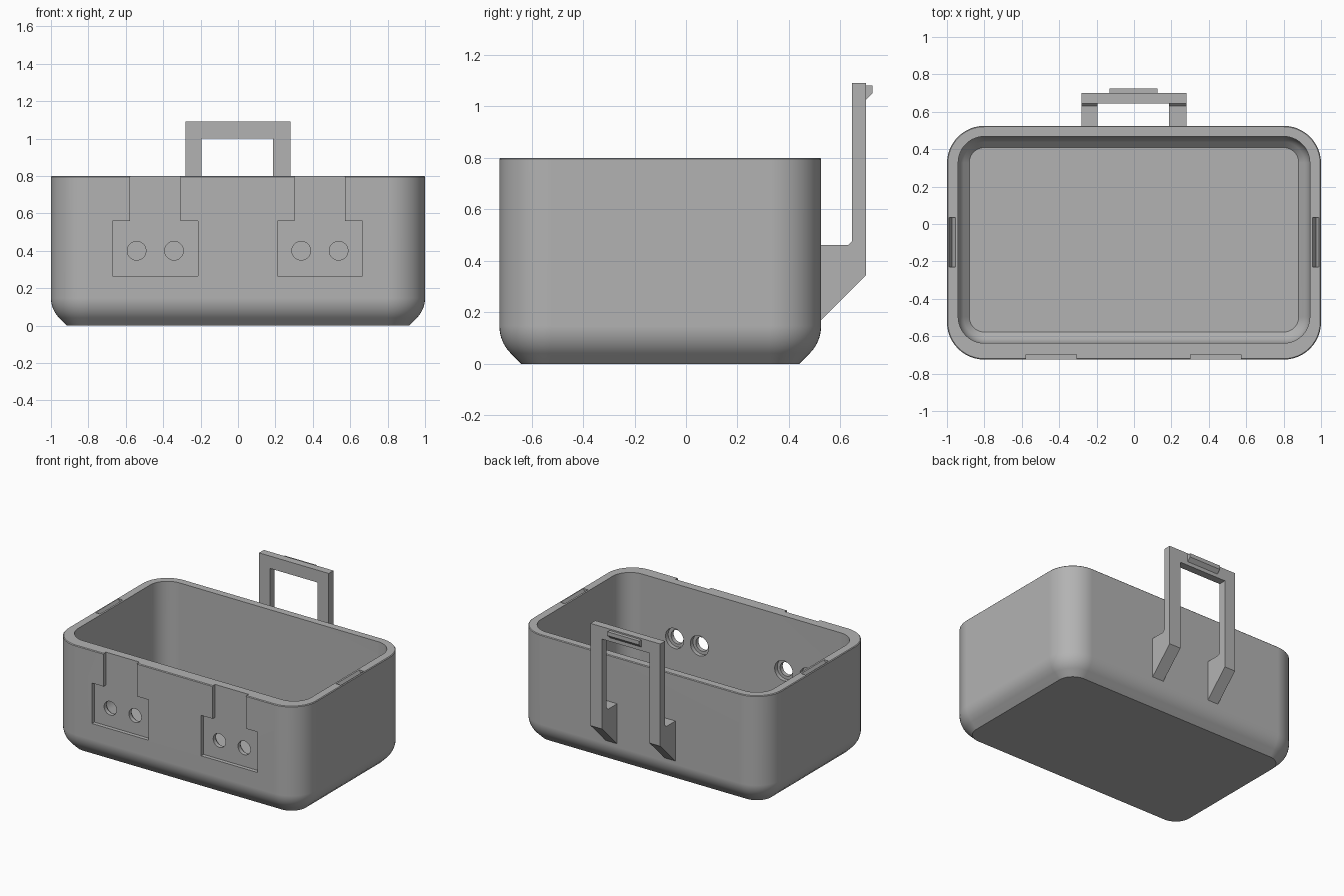
import bpy, bmesh, math
from mathutils import Vector

cube = bpy.data.objects.get("Cube")
if cube:
    bpy.data.objects.remove(cube, do_unlink=True)

grey = bpy.data.materials.new("plain_grey")
grey.use_nodes = True
grey.diffuse_color = (0.45, 0.45, 0.45, 1)
grey.node_tree.nodes["Principled BSDF"].inputs["Base Color"].default_value = (0.45, 0.45, 0.45, 1)


def make_object(name, bm):
    bmesh.ops.recalc_face_normals(bm, faces=bm.faces)
    mesh = bpy.data.meshes.new(name)
    bm.to_mesh(mesh)
    bm.free()
    mesh.materials.append(grey)
    obj = bpy.data.objects.new(name, mesh)
    bpy.context.collection.objects.link(obj)
    return obj


def prism(name, outline, axis, start, end):
    """Extrude a 2D outline along the x or y axis."""
    def place(u, v, d):
        return (d, u, v) if axis == "x" else (u, d, v)
    bm = bmesh.new()
    face = bm.faces.new([bm.verts.new(place(u, v, start)) for u, v in outline])
    new = bmesh.ops.extrude_face_region(bm, geom=[face])["geom"]
    verts = [g for g in new if isinstance(g, bmesh.types.BMVert)]
    bmesh.ops.translate(bm, verts=verts, vec=place(0, 0, end - start))
    return make_object(name, bm)


def circle(x, z, r, n=40):
    return [(x + r * math.cos(math.tau * i / n), z + r * math.sin(math.tau * i / n)) for i in range(n)]


def activate(obj):
    bpy.ops.object.select_all(action="DESELECT")
    obj.select_set(True)
    bpy.context.view_layer.objects.active = obj


def cut(obj, cutter):
    activate(obj)
    mod = obj.modifiers.new("cut", "BOOLEAN")
    mod.operation = "DIFFERENCE"
    mod.solver = "EXACT"
    mod.object = cutter
    bpy.ops.object.modifier_apply(modifier=mod.name)
    bpy.data.objects.remove(cutter, do_unlink=True)


def rounded_ring(bm, x, y0, y1, r, z, steps=12):
    ring = []
    corners = [(x - r, y1 - r), (r - x, y1 - r), (r - x, y0 + r), (x - r, y0 + r)]
    for k, (cx, cy) in enumerate(corners):
        for i in range(steps + 1):
            a = math.pi / 2 * (k + i / steps)
            ring.append(bm.verts.new((cx + r * math.cos(a), cy + r * math.sin(a), z)))
    return ring


def bottom_edge(r, slope, steps=8):
    """Inset and height of a 45 degree slope that rounds into the wall."""
    points = [(r * (1 - math.cos(math.pi / 4)) + slope, 0)]
    for i in range(steps + 1):
        t = math.pi / 4 * (1 - i / steps)
        points.append((r * (1 - math.cos(t)), slope + r * (math.sin(math.pi / 4) - math.sin(t))))
    return points


# Box shell: outside from the bottom up, then inside from the rim down
HEIGHT, FLOOR, LIP = 0.80, 0.06, 0.005
FRONT, BACK = -0.725, 0.525
bm = bmesh.new()
outside = bottom_edge(0.15, 0.041) + [(0, HEIGHT - LIP), (LIP, HEIGHT)]
inside = [(0, HEIGHT)] + [(d, h + FLOOR) for d, h in reversed(bottom_edge(0.10, 0.03))]
rings = [rounded_ring(bm, 1 - d, FRONT + d, BACK - d, 0.20 - d, h) for d, h in outside]
rings += [rounded_ring(bm, 0.94 - d, -0.637 + d, 0.468 - d, 0.14 - d, h) for d, h in inside]
for a, b in zip(rings, rings[1:]):
    for i in range(len(a)):
        j = (i + 1) % len(a)
        bm.faces.new((a[i], a[j], b[j], b[i]))
bm.faces.new(rings[0])
bm.faces.new(rings[-1])
box = make_object("box_shell", bm)

# Hinge pockets in the front wall, with counterbored screw holes
for cx in (-0.442, 0.438):
    half = [(0.228, 0.265), (0.228, 0.56), (0.135, 0.56), (0.135, 0.9)]
    outline = [(cx + u, v) for u, v in half] + [(cx - u, v) for u, v in reversed(half)]
    cut(box, prism("pocket_cutter", outline, "y", -0.80, -0.697))
    for hx in (cx - 0.1, cx + 0.1):
        cut(box, prism("hole_cutter", circle(hx, 0.40, 0.05), "y", -0.80, -0.50))
        cut(box, prism("bore_cutter", circle(hx, 0.40, 0.073), "y", -0.667, -0.50))

# Shallow V grooves in the side rims
for side in (-1, 1):
    groove = [(side * 0.947, 0.81), (side * 0.972, 0.77), (side * 0.995, 0.81)]
    cut(box, prism("groove_cutter", groove, "y", -0.23, 0.035))

# Latch: side profile extruded across, then opened between the legs
latch_profile = [(0.50, 0.145), (0.70, 0.345), (0.70, 1.09), (0.645, 1.09),
                 (0.645, 0.477), (0.63, 0.462), (0.50, 0.462)]
latch = prism("latch_frame", latch_profile, "x", -0.282, 0.28)
opening = [(0.3, 0.0), (0.9, 0.0), (0.9, 1.0), (0.3, 1.0)]
cut(latch, prism("opening_cutter", opening, "x", -0.195, 0.188))

# Catch on the back of the latch
catch_profile = [(0.69, 1.08), (0.725, 1.08), (0.725, 1.052), (0.70, 1.027), (0.69, 1.027)]
catch = prism("latch_catch", catch_profile, "x", -0.13, 0.125)

# Smooth the curved walls and keep the flat faces flat
for obj in (box, latch, catch):
    activate(obj)
    bpy.ops.object.shade_smooth_by_angle(angle=math.radians(30))
weighted = box.modifiers.new("even_shading", "WEIGHTED_NORMAL")
weighted.keep_sharp = True
